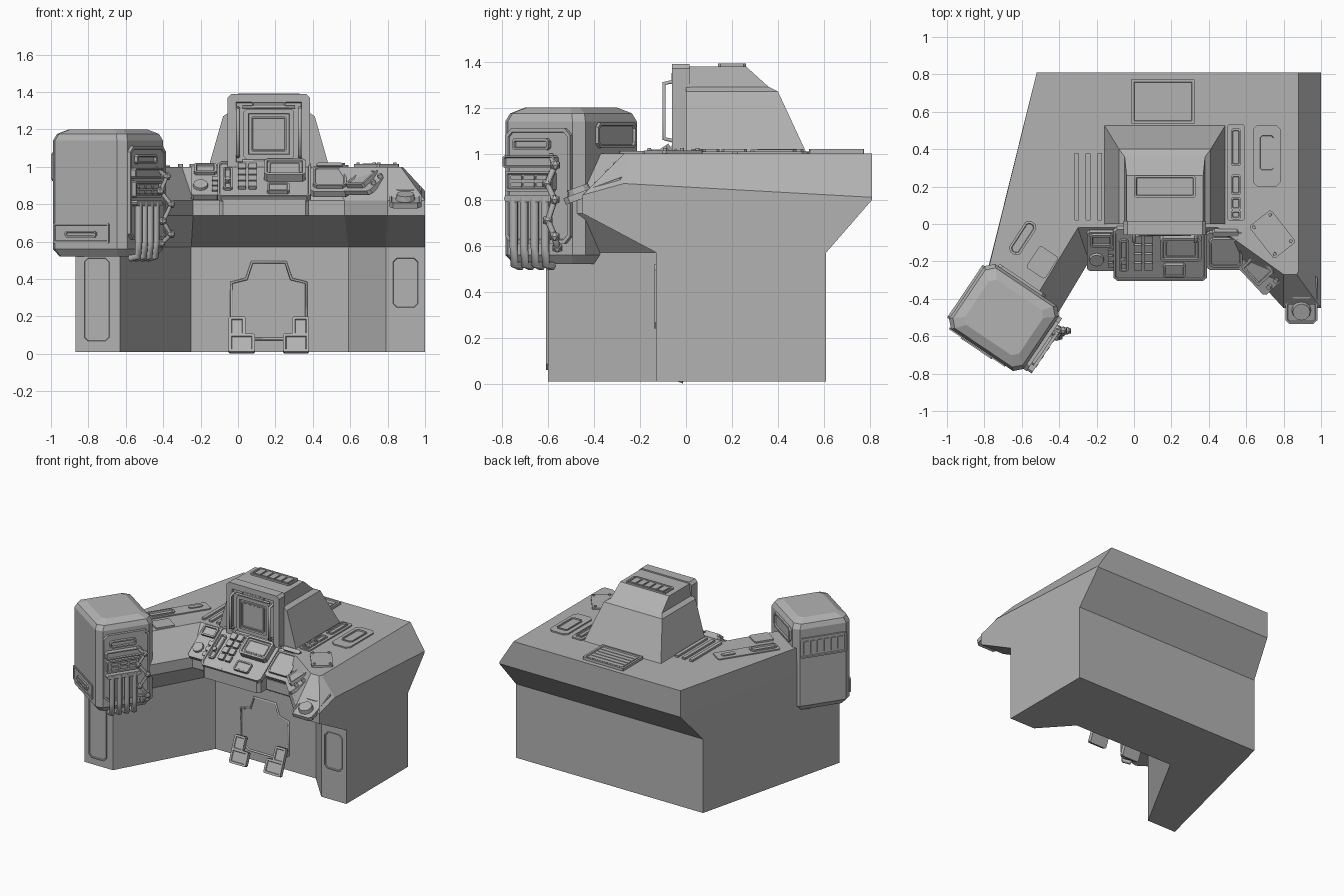
import bpy, bmesh, math
from mathutils import Matrix, Vector

if "Cube" in bpy.data.objects:
    bpy.data.objects.remove(bpy.data.objects["Cube"])

grey = bpy.data.materials.new("console_grey")
grey.use_nodes = True
grey.diffuse_color = (0.45, 0.45, 0.45, 1)
grey.node_tree.nodes["Principled BSDF"].inputs["Base Color"].default_value = (0.45, 0.45, 0.45, 1)


def T(x, y, z):
    return Matrix.Translation((x, y, z))


def R(deg, axis):
    return Matrix.Rotation(math.radians(deg), 4, axis)


def finish(name, bm, M):
    bmesh.ops.recalc_face_normals(bm, faces=bm.faces)
    me = bpy.data.meshes.new(name)
    bm.to_mesh(me)
    bm.free()
    me.materials.append(grey)
    ob = bpy.data.objects.new(name, me)
    ob.matrix_world = M
    bpy.context.collection.objects.link(ob)
    return ob


def loft(name, rings, M=Matrix()):
    """Skin a stack of equal-length point rings and cap both ends."""
    bm = bmesh.new()
    vs = [[bm.verts.new(p) for p in ring] for ring in rings]
    n = len(vs[0])
    for a, b in zip(vs, vs[1:]):
        for i in range(n):
            j = (i + 1) % n
            bm.faces.new((a[i], a[j], b[j], b[i]))
    bm.faces.new(vs[0][::-1])
    bm.faces.new(vs[-1])
    return finish(name, bm, M)


def outline(w, d, c, z):
    """Rectangle with cut corners."""
    w, d = w / 2, d / 2
    return [(w - c, -d, z), (w, c - d, z), (w, d - c, z), (w - c, d, z),
            (c - w, d, z), (-w, d - c, z), (-w, c - d, z), (c - w, -d, z)]


def plate(name, M, x, y, w, d, h=0.015, z=0, cut=0.01, rim=0, sink=0.01, spin=0):
    """Cut-corner slab, with an optional sunken middle."""
    bm = bmesh.new()
    low = [bm.verts.new(p) for p in outline(w, d, cut, -0.005)]
    high = [bm.verts.new(p) for p in outline(w, d, cut, h)]
    for i in range(8):
        j = (i + 1) % 8
        bm.faces.new((low[i], low[j], high[j], high[i]))
    bm.faces.new(low[::-1])
    top = bm.faces.new(high)
    if rim:
        bm.normal_update()
        bmesh.ops.inset_individual(bm, faces=[top], thickness=rim, use_even_offset=True)
        bmesh.ops.inset_individual(bm, faces=[top], thickness=0.003, depth=-sink, use_even_offset=True)
    return finish(name, bm, M @ T(x, y, z) @ R(spin, 'Z'))


def tube(name, M, points, radius):
    cu = bpy.data.curves.new(name, 'CURVE')
    cu.dimensions = '3D'
    cu.bevel_depth = radius
    cu.bevel_resolution = 1
    cu.use_fill_caps = True
    sp = cu.splines.new('POLY')
    sp.points.add(len(points) - 1)
    for p, co in zip(sp.points, points):
        p.co = (*co, 1)
    cu.materials.append(grey)
    ob = bpy.data.objects.new(name, cu)
    ob.matrix_world = M
    bpy.context.collection.objects.link(ob)


def disc(name, M, x, y, r, h):
    bm = bmesh.new()
    bmesh.ops.create_cone(bm, cap_ends=True, segments=12, radius1=r, radius2=r * 0.85, depth=h)
    finish(name, bm, M @ T(x, y, h / 2))


def row(name, M, x, y, w, d, nx, ny, gap=0.012, h=0.012, z=0):
    """Grid of small keys or bars filling a w by d area."""
    cw, cd = (w - gap * (nx - 1)) / nx, (d - gap * (ny - 1)) / ny
    for i in range(nx):
        for j in range(ny):
            plate(name, M, x - w / 2 + cw / 2 + i * (cw + gap), y - d / 2 + cd / 2 + j * (cd + gap),
                  cw, cd, h, z, 0.004)


# Desk body: plinth, overhanging lip, sloped control edge, flat top
base = [(-.57, .61), (1, .61), (1, -.12), (1, -.13), (.79, -.13), (.59, .09), (-.25, .09), (-.63, -.6), (-.87, -.6)]
lip = [(-.52, .81), (1, .81), (1, -.27), (1, -.45), (.8, -.45), (.57, -.2), (-.24, -.2), (-.48, -.6), (-.87, -.6)]
top = [(-.52, .81), (.88, .81), (.88, -.25), (.87, -.27), (.8, -.27), (.45, -.02), (-.3, -.02), (-.56, -.45), (-.83, -.45)]
lip_z = [.80, .80, .645] + [.74] * 5 + [.6]
edge_z = [.81, .81, .87] + [.82] * 5 + [.82]
loft("desk_body", [[(x, y, .01) for x, y in base], [(x, y, .57) for x, y in base],
                   [(x, y, z) for (x, y), z in zip(lip, lip_z)],
                   [(x, y, z) for (x, y), z in zip(lip, edge_z)],
                   [(x, y, 1) for x, y in top]])

# Plinth panels and knee hatch
left_wall, right_wall = T(0, -.6, 0) @ R(90, 'X'), T(0, -.13, 0) @ R(90, 'X')
back_wall = T(0, .09, 0) @ R(90, 'X')
plate("left_plinth_panel", left_wall, -.755, .29, .15, .46, .008, cut=.025, rim=.008, sink=.006)
plate("right_plinth_panel", right_wall, .895, .38, .15, .28, .008, cut=.025, rim=.008, sink=.006)
half = [(.13, .08), (.2, .13), (.2, .38), (.12, .40), (.09, .49)]
hatch = half + [(-x, z) for x, z in half[::-1]]
tube("knee_hatch_rim", back_wall @ T(.165, 0, 0), [(x, z, .004) for x, z in hatch + hatch[:1]], .008)
loft("knee_hatch", [[(x, z, h) for x, z in hatch] for h in (-.004, .004)], back_wall @ T(.165, 0, 0))
for side in (-1, 1):
    pedal = T(.165 + side * .145, -.02, 0) @ R(68, 'X')
    plate("pedal_foot", pedal, 0, .055, .14, .105, .025, cut=.008, rim=.015, sink=.005)
    plate("pedal_heel", pedal, side * .025, .15, .09, .11, .025, cut=.008, rim=.015, sink=.005)

# Monitor housing on the desk
def rect(x0, x1, y0, y1, z):
    return [(x0, y0, z), (x1, y0, z), (x1, y1, z), (x0, y1, z)]


loft("monitor_housing", [rect(-.16, .49, 0, .53, .99), rect(-.08, .41, 0, .4, 1.27),
                         rect(-.05, .38, 0, .36, 1.29), rect(-.04, .37, 0, .26, 1.38)])
screen = T(.165, .01, 1.185) @ R(90, 'X')
plate("monitor_frame", screen, 0, 0, .44, .41, .07, cut=.02, rim=.045, sink=.015)
plate("screen_surround", screen, 0, -.01, .27, .27, .03, .04, .015, .025, .012)
plate("screen_glass", screen, 0, -.01, .19, .19, .012, .055, .008, .008, .004)
plate("screen_label", screen, 0, .15, .18, .03, .012, .06, .004, .006, .004)
for s in (-1, 1):
    tube("screen_handle", screen, [(s * .165, -.13, .06), (s * .165, -.12, .105),
                                   (s * .165, .12, .105), (s * .165, .13, .06)], .01)
    tube("screen_rail", screen, [(-.14, s * .145 - .01, .066), (.14, s * .145 - .01, .066)], .008)
roof = T(.165, .2, 1.38)
plate("roof_vent_frame", roof, 0, 0, .33, .12, .012, rim=.012, sink=.008)
row("roof_vent_bar", roof, 0, 0, .28, .08, 5, 1, .012, .012)

# Flat fittings on the desk top
desk = T(0, 0, 1)
plate("rear_vent_frame", desk, .155, .655, .34, .24, .02, cut=.004, rim=.015, sink=.008)
row("rear_vent_slat", desk, .155, .655, .29, .19, 1, 5, .006, .016)
row("desk_rib", desk, -.245, .2, .15, .36, 3, 1, .035, .015)
plate("left_strip", desk, -.53, .03, .11, .46, .008, spin=-33)
plate("left_strip_pad", desk, -.595, -.075, .07, .2, .018, rim=.012, spin=-33, cut=.02)
plate("left_strip_key", desk, -.46, .15, .035, .1, .016, spin=-33)
plate("left_square_plate", desk, -.49, -.205, .12, .14, .012, spin=-33)
plate("right_strip", desk, .545, .275, .09, .52, .01)
for y, d in ((.41, .2), (.21, .11), (.11, .07), (.05, .05)):
    plate("right_strip_key", desk, .545, y, .055, d, .02, rim=.01)
plate("right_hatch", desk, .71, .365, .15, .33, .01, cut=.025)
plate("right_hatch_window", desk, .71, .38, .09, .2, .018, rim=.008, cut=.015)
tilted = desk @ T(.74, -.055, 0) @ R(38, 'Z')
plate("bolted_plate", tilted, 0, 0, .15, .22, .014)
for sx in (-1, 1):
    for sy in (-1, 1):
        disc("plate_bolt", tilted, sx * .055, sy * .09, .01, .024)

# Central control console
console = T(.14, -.15, .91) @ R(34, 'X')
plate("console_bed", console, 0, 0, .5, .33, .03, cut=.02, rim=.012, sink=.006)
plate("console_skirt", T(.14, -.19, .745), 0, 0, .48, .2, .09, cut=.02)
plate("lever_slot", console, -.195, 0, .05, .2, .04, rim=.01)
plate("lever_grip", console, -.195, -.03, .03, .03, .055)
row("console_key", console, -.09, .02, .1, .22, 2, 4, .012, .045)
plate("console_screen_mount", console, .11, .06, .22, .15, .07, cut=.015, rim=.015)
plate("console_screen", console, .11, .06, .17, .1, .064, rim=.006, sink=.004)
plate("console_pad", console, .075, -.095, .12, .08, .045, rim=.01, sink=.005)

# Side consoles along the sloped edge
left_box = T(-.175, -.13, .905) @ R(38, 'X')
plate("left_console_bed", left_box, 0, 0, .15, .26, .03, cut=.012)
plate("left_console_screen", left_box, 0, .085, .12, .08, .05, rim=.012)
disc("left_console_dial", left_box, -.025, -.05, .045, .045)
row("left_console_key", left_box, .05, -.04, .03, .12, 1, 3, .01, .042)
right_box = T(.49, -.13, .91) @ R(34, 'X')
plate("right_console_bed", right_box, 0, 0, .2, .24, .03, cut=.015)
plate("right_console_screen", right_box, 0, 0, .18, .18, .05, rim=.012, sink=.006, cut=.02)
plate("right_console_strip", right_box, 0, .12, .14, .03, .045)
corner = T(.685, -.235, .91) @ R(-47, 'Z') @ R(34, 'X')
plate("corner_console_bed", corner, 0, 0, .24, .2, .02, cut=.015)
plate("corner_console_pad", corner, -.01, .0, .14, .14, .045, rim=.014, sink=.008)
disc("corner_console_knob", corner, .1, .03, .015, .04)
disc("corner_console_knob", corner, .1, -.03, .015, .04)
tip = T(.895, -.395, .835) @ R(20, 'X')
plate("tip_console_bed", tip, 0, 0, .17, .28, .025, z=-.005, cut=.02, rim=.01, sink=.005)
plate("tip_console_key", tip, 0, .06, .1, .1, .04, rim=.012)
disc("tip_console_dial", tip, 0, -.065, .055, .045)
wing = T(-.40, -.23, .91) @ R(59, 'Z') @ R(48, 'X')
for i in range(3):
    plate("wing_module", wing, -.15 + i * .15, .0, .13, .16, .025, rim=.012)
    row("wing_module_key", wing, -.15 + i * .15, .0, .08, .1, 1, 3, .012, .03)

# Tall cabinet at the end of the right wing
pod = T(-.695, -.5, 0) @ R(-34, 'Z')
loft("cabinet_body", [outline(.42, .36, .03, .52), outline(.48, .42, .04, .56), outline(.48, .42, .04, 1.14),
                      outline(.45, .39, .04, 1.175), outline(.35, .29, .03, 1.2)], pod)
faces = {a: pod @ R(a, 'Z') @ T(0, -d, 0) @ R(90, 'X') for a, d in ((0, .21), (90, .24), (180, .21), (270, .24))}
plate("cabinet_slot", faces[0], -.03, .645, .36, .11, .006, cut=.006, rim=.012, sink=.005)
plate("cabinet_slot_grip", faces[0], -.03, .64, .2, .035, .012, rim=.008, sink=.005)
plate("cabinet_side_window", faces[180], .03, 1.08, .3, .11, .015, cut=.02, rim=.012)
plate("cabinet_vent_frame", faces[270], 0, 1.0, .34, .15, .012, rim=.012, sink=.008)
row("cabinet_vent_bar", faces[270], 0, 1.0, .29, .1, 6, 1, .012, .012)
face = faces[90]
plate("cabinet_front_panel", face, 0, .86, .34, .5, .02, cut=.03, rim=.015, sink=.006)
plate("cabinet_top_slot", face, -.03, 1.04, .19, .05, .035, rim=.01, sink=.012)
plate("cabinet_shelf", face, -.03, .965, .27, .055, .05, rim=.008, sink=.012)
plate("cabinet_control_box", face, -.03, .88, .25, .09, .045, rim=.012)
row("cabinet_control_key", face, -.03, .88, .19, .05, 3, 2, .01, .045)
plate("pipe_collar", face, -.03, .805, .25, .03, .05)
for i in range(4):
    x = -.115 + i * .055
    tube("cabinet_pipe", face, [(x, .81, .035), (x, .6, .035), (x, .52, .03), (x, .51, -.02)], .02)
cable = [(.07, .99, .02), (.12, .95, .06), (.07, .87, .05), (.13, .8, .08), (.08, .71, .06), (.13, .64, .08), (.11, .59, .03)]
tube("cabinet_cable", face, cable, .014)
for p in cable[1:]:
    bm = bmesh.new()
    bmesh.ops.create_icosphere(bm, subdivisions=1, radius=.024)
    finish("cable_joint", bm, face @ Matrix.Translation(Vector(p)))
